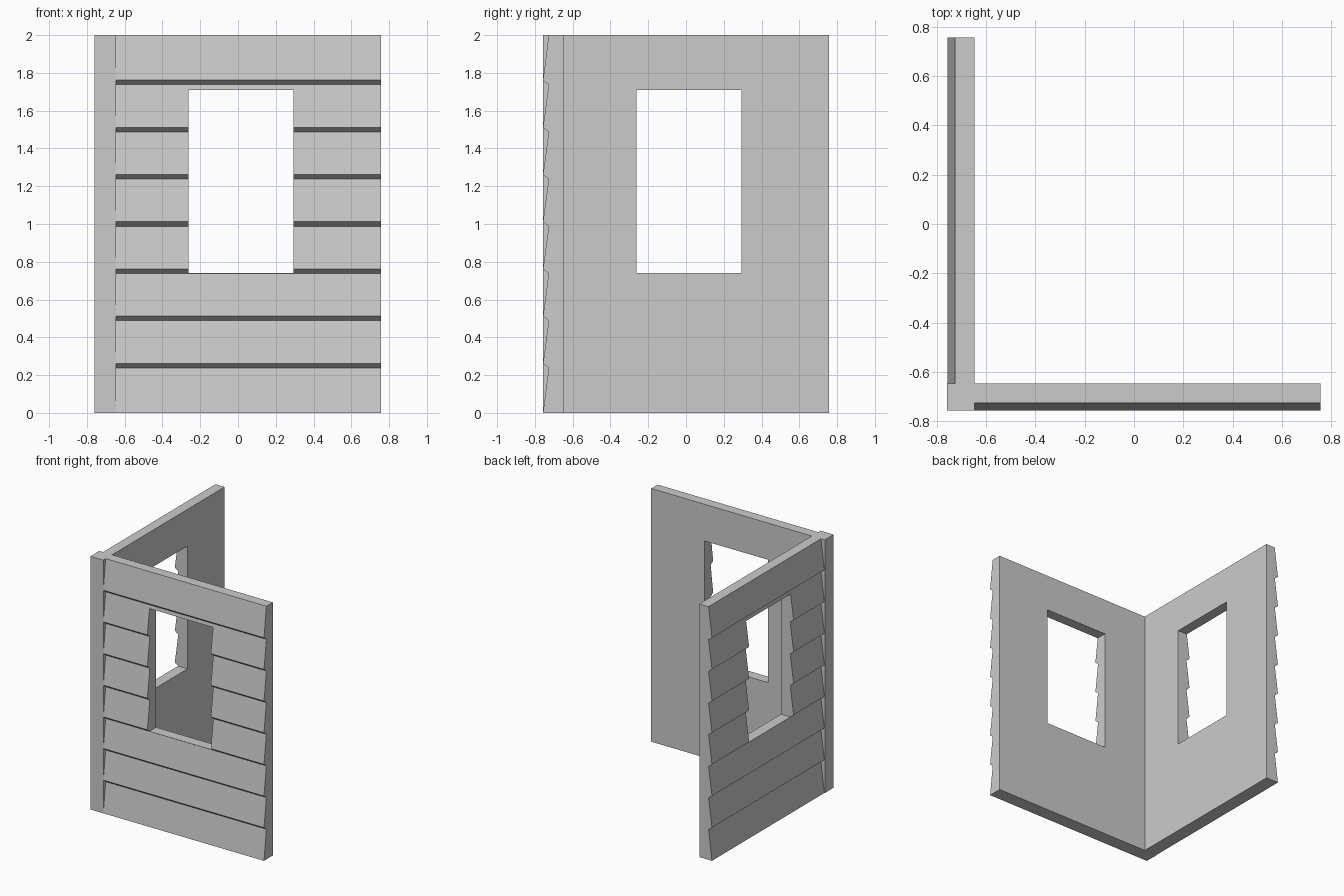
import bpy, bmesh

if "Cube" in bpy.data.objects:
    bpy.data.objects.remove(bpy.data.objects["Cube"])

H, OUT, INNER, END = 2.0, -0.757, -0.647, 0.757
LIP, BOARD, BOARDS = 0.03, 0.25, 8
WINDOW = (-0.262, 0.293, 0.74, 1.71)  # along min/max, z min/max


def prism(name, profile, a, b, swap=False):
    """Extrude a (depth, z) profile along the wall; swap turns x into y."""
    bm = bmesh.new()
    pts = [((d, a, z) if swap else (a, d, z)) for d, z in profile]
    face = bm.faces.new([bm.verts.new(p) for p in pts])
    ext = bmesh.ops.extrude_face_region(bm, geom=[face])
    moved = [v for v in ext["geom"] if isinstance(v, bmesh.types.BMVert)]
    shift = (0, b - a, 0) if swap else (b - a, 0, 0)
    bmesh.ops.translate(bm, verts=moved, vec=shift)
    bmesh.ops.recalc_face_normals(bm, faces=bm.faces[:])
    mesh = bpy.data.meshes.new(name)
    bm.to_mesh(mesh)
    bm.free()
    ob = bpy.data.objects.new(name, mesh)
    bpy.context.collection.objects.link(ob)
    return ob


def rect(d0, d1, z0, z1):
    return [(d0, z0), (d1, z0), (d1, z1), (d0, z1)]


def siding_profile():
    """Saw-tooth clapboard outside, flat inside."""
    pts = [(INNER, H), (INNER, 0)]
    for i in range(BOARDS):
        low = i * BOARD + (0.012 if i else 0)
        high = (i + 1) * BOARD - (0.012 if i < BOARDS - 1 else 0)
        pts += [(OUT, low), (OUT + LIP, high)]
    return pts


# Two clapboard walls, each with a window opening
for name, swap in (("front_wall", False), ("side_wall", True)):
    wall = prism(name, siding_profile(), INNER, END, swap)
    u0, u1, z0, z1 = WINDOW
    cutter = prism(name + "_window_cutter", rect(-1, -0.5, z0, z1), u0, u1, swap)
    cutter.hide_render = True
    mod = wall.modifiers.new("window", 'BOOLEAN')
    mod.operation = 'DIFFERENCE'
    mod.solver = 'EXACT'
    mod.object = cutter
    bpy.context.view_layer.objects.active = wall
    bpy.ops.object.modifier_apply(modifier=mod.name)
    bpy.data.objects.remove(cutter, do_unlink=True)

# Square corner post joining the walls
prism("corner_post", rect(OUT, INNER, 0, H), OUT - 0.003, INNER)
